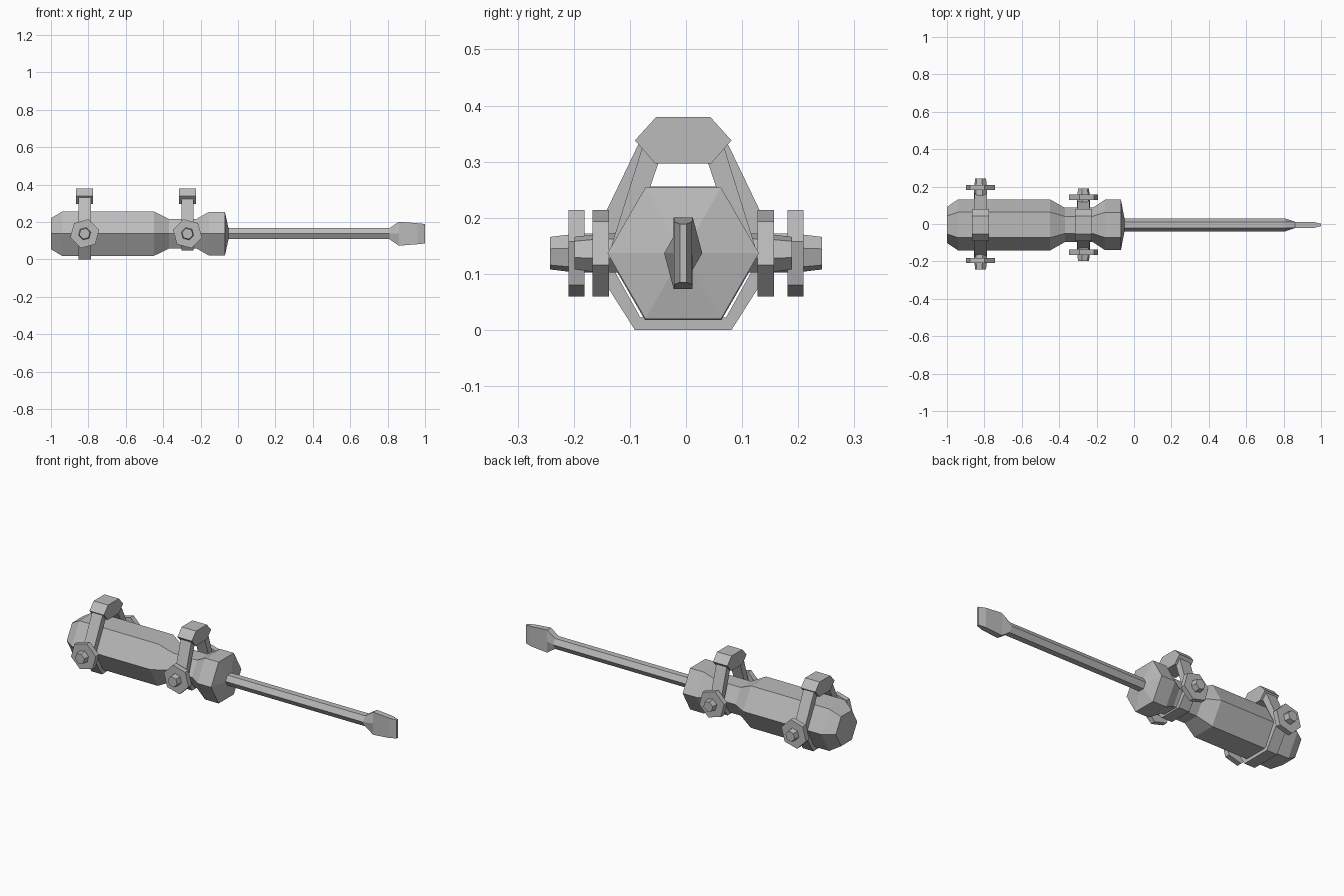
import bpy, bmesh
from math import cos, sin, pi, radians

cube = bpy.data.objects.get("Cube")
if cube:
    bpy.data.objects.remove(cube)

AXIS_Y, AXIS_Z = -0.005, 0.137   # long axis of the tool

steel = bpy.data.materials.new("plain grey")
steel.use_nodes = True
grey = (0.5, 0.5, 0.5, 1)
steel.diffuse_color = grey
steel.node_tree.nodes["Principled BSDF"].inputs["Base Color"].default_value = grey


def loft(name, rings, closed=False):
    """Skin a list of equal rings; cap the ends, or join last to first."""
    bm = bmesh.new()
    loops = [[bm.verts.new(p) for p in ring] for ring in rings]
    pairs = list(zip(loops, loops[1:]))
    if closed:
        pairs.append((loops[-1], loops[0]))
    else:
        bm.faces.new(loops[0])
        bm.faces.new(loops[-1])
    for a, b in pairs:
        for i in range(len(a)):
            j = (i + 1) % len(a)
            bm.faces.new((a[i], a[j], b[j], b[i]))
    bmesh.ops.recalc_face_normals(bm, faces=bm.faces)
    mesh = bpy.data.meshes.new(name)
    bm.to_mesh(mesh)
    bm.free()
    mesh.materials.append(steel)
    obj = bpy.data.objects.new(name, mesh)
    bpy.context.collection.objects.link(obj)
    return obj


def hexagon(radius, turn=0):
    return [(radius * cos(radians(turn) + k * pi / 3),
             radius * sin(radians(turn) + k * pi / 3)) for k in range(6)]


def across(x, outline):
    return [(x, AXIS_Y + y, AXIS_Z + z) for y, z in outline]


def side_peg(name, x, y_radius, turn=0):
    return loft(name, [[(x + u, y, AXIS_Z + v) for u, v in hexagon(r, turn)]
                       for y, r in y_radius])


# Handle with rounded butt, waist and collar
profile = [(-1, 0.096), (-0.94, 0.137), (-0.45, 0.137), (-0.37, 0.092),
           (-0.22, 0.092), (-0.155, 0.135), (-0.07, 0.135), (-0.05, 0.03)]
loft("handle", [across(x, hexagon(r)) for x, r in profile])


# Shaft flaring into a flat blade
def blade(y, z):
    return [(y, 0), (y, z), (-y, z), (-y, 0), (-y, -z), (y, -z)]


loft("shaft_and_blade", [across(-0.06, hexagon(0.034)),
                         across(0.81, hexagon(0.034)),
                         across(0.86, blade(0.017, 0.064)),
                         across(0.96, blade(0.016, 0.056)),
                         across(1.0, blade(0.006, 0.052))])


# Clamps: strap loop, top block, and a bolt with nut on each side
def clamp(name, x, half_y, foot_y, foot_z, top_y, nut_y, turn, mid):
    outer = [(foot_y, foot_z), (half_y, AXIS_Z), (top_y, 0.335)]
    inner = [(foot_y - 0.01, foot_z + 0.022), (half_y - 0.033, AXIS_Z),
             (top_y - 0.03, 0.31)]
    outer += [(-y, z) for y, z in reversed(outer)]
    inner += [(-y, z) for y, z in reversed(inner)]
    w = 0.033
    loft(name + "_strap",
         [[(x - w, AXIS_Y + a, b), (x + w, AXIS_Y + a, b),
           (x + w, AXIS_Y + c, d), (x - w, AXIS_Y + c, d)]
          for (a, b), (c, d) in zip(outer, inner)], closed=True)

    block = [(0.048, 0.38), (0.086, 0.338), (0.05, 0.297),
             (-0.05, 0.297), (-0.086, 0.338), (-0.048, 0.38)]
    loft(name + "_block", [[(x + s, AXIS_Y + y, z) for y, z in block]
                           for s in (-0.045, 0.045)])

    for side, s in (("left", 1), ("right", -1)):
        side_peg(f"{name}_{side}_nut", x,
                 [(mid + s * (nut_y - 0.0145), 0.08),
                  (mid + s * (nut_y + 0.0145), 0.08)], turn)
        side_peg(f"{name}_{side}_bolt", x,
                 [(mid + s * (half_y - 0.04), 0.036),
                  (mid + s * nut_y, 0.036),
                  (mid + s * (nut_y + 0.047), 0.03)], turn)


clamp("rear_clamp", -0.82, 0.173, 0.086, 0.0, 0.078, 0.195, 15, 0)
clamp("front_clamp", -0.27, 0.132, 0.066, 0.048, 0.07, 0.147, -15, AXIS_Y)
